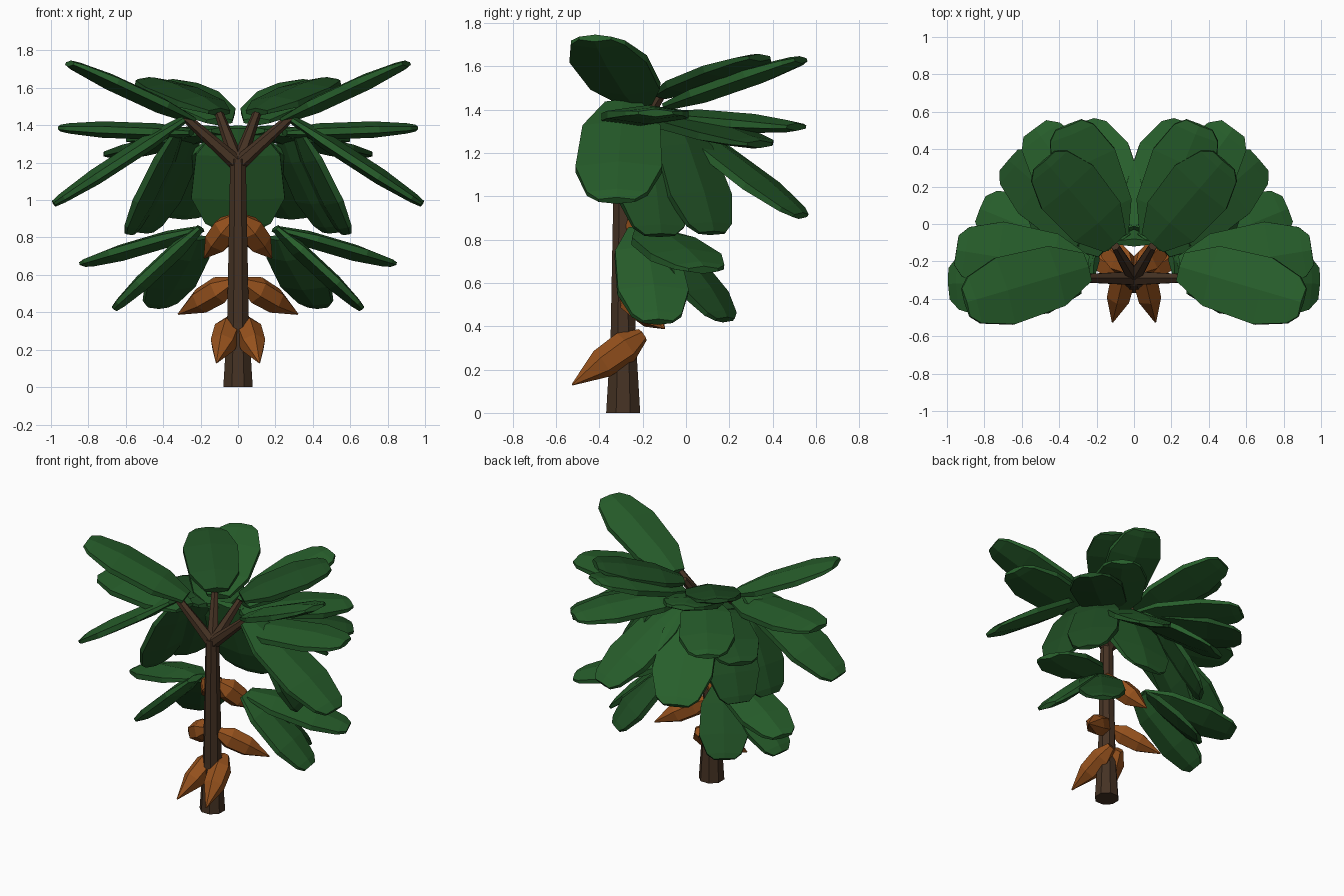
import bpy, bmesh, math
from mathutils import Vector

if "Cube" in bpy.data.objects:
    bpy.data.objects.remove(bpy.data.objects["Cube"])


def material(name, rgb):
    m = bpy.data.materials.new(name)
    m.diffuse_color = (*rgb, 1)
    m.use_nodes = True
    m.node_tree.nodes["Principled BSDF"].inputs["Base Color"].default_value = m.diffuse_color
    return m


LIGHT = material("leaf_light", (0.02, 0.112, 0.024))
DARK = material("leaf_dark", (0.014, 0.075, 0.017))
BARK = material("bark", (0.06, 0.032, 0.017))
POD = material("pod_orange", (0.3, 0.082, 0.012))
UP = Vector((0, 0, 1))


def loft(name, rings, mat):
    """Skin a list of equal-length point rings and cap both ends."""
    bm = bmesh.new()
    rows = [[bm.verts.new(p) for p in ring] for ring in rings]
    n = len(rows[0])
    for a, b in zip(rows, rows[1:]):
        for i in range(n):
            j = (i + 1) % n
            bm.faces.new((a[i], a[j], b[j], b[i]))
    bm.faces.new(rows[0][::-1])
    bm.faces.new(rows[-1])
    bmesh.ops.recalc_face_normals(bm, faces=bm.faces)
    me = bpy.data.meshes.new(name)
    bm.to_mesh(me)
    bm.free()
    me.materials.append(mat)
    ob = bpy.data.objects.new(name, me)
    bpy.context.collection.objects.link(ob)
    return ob


def frame(a, b):
    a, b = Vector(a), Vector(b)
    d = (b - a).normalized()
    side = d.cross(UP)
    side = side.normalized() if side.length > 1e-4 else Vector((1, 0, 0))
    return a, b, side, side.cross(d)


def rod(name, a, b, stations, sides, mat):
    """Round tapered part; stations are (fraction along, radius)."""
    a, b, s, u = frame(a, b)
    rings = [[a.lerp(b, t) + r * (math.cos(k) * s + math.sin(k) * u)
              for k in (math.tau * (i + 0.5) / sides for i in range(sides))]
             for t, r in stations]
    return loft(name, rings, mat)


def leaf(name, a, b, width, mat):
    """Thick ridged leaf blade with a blunt tip."""
    a, b, s, u = frame(a, b)
    rings = []
    for t, w, h in ((0, .42, .022), (.26, .9, .044), (.68, 1, .044),
                    (.93, .7, .028), (1, .42, .018)):
        c, w = a.lerp(b, t), w * width / 2
        rings.append([c + x * w * s + y * h * u for x, y in
                      ((1, .4), (0, 1), (-1, .4), (-1, -.4), (0, -1), (1, -.4))])
    return loft(name, rings, mat)


def flip(p, sx):
    return (p[0] * sx, p[1], p[2])


# Trunk
rod("trunk", (0, -.29, 0), (0, -.29, 1.22),
    ((0, .085), (.28, .063), (1, .045)), 8, BARK)

# Leaves: name, base, tip, width, material
LEAVES = [
    ("raised_front_leaf", (.25, -.23, 1.43), (.9, -.42, 1.73), .37, LIGHT),
    ("drooping_front_leaf", (.29, -.29, 1.43), (.985, -.32, .98), .4, LIGHT),
    ("level_side_leaf", (.25, -.25, 1.36), (.95, -.14, 1.385), .38, LIGHT),
    ("raised_back_leaf", (.1, -.1, 1.47), (.48, .34, 1.64), .36, DARK),
    ("long_back_leaf", (.1, -.08, 1.42), (.35, .53, 1.63), .36, LIGHT),
    ("level_back_leaf", (.08, -.1, 1.37), (.53, .51, 1.32), .36, LIGHT),
    ("level_outer_leaf", (.14, -.12, 1.36), (.67, .34, 1.24), .36, DARK),
    ("drooping_back_leaf", (.05, -.04, 1.34), (.29, .53, .91), .4, LIGHT),
    ("hanging_back_leaf", (.25, -.06, 1.36), (.5, .12, .83), .35, DARK),
    ("hanging_side_leaf", (.32, -.2, 1.36), (.58, -.12, .82), .35, DARK),
    ("low_outer_leaf", (.21, -.17, .84), (.82, .08, .66), .35, LIGHT),
    ("low_side_leaf", (.2, -.2, .85), (.66, -.13, .42), .33, LIGHT),
    ("low_back_leaf", (.22, -.1, .8), (.43, .18, .43), .32, DARK),
]
# Pods: base, tip, radius
PODS = [
    ("low_pod", (.035, -.2, .36), (.115, -.525, .13), .08),
    ("middle_pod", (.03, -.28, .56), (.32, -.1, .39), .08),
    ("upper_pod", (.02, -.25, .9), (.18, -.08, .69), .082),
]

for sx, tag in ((1, "right"), (-1, "left")):
    # Branches
    fork = (0, -.29, 1.19)
    for name, end in (("side_branch", (.29, -.29, 1.45)),
                      ("back_branch", (.1, -.12, 1.46))):
        rod(f"{name}_{tag}", fork, flip(end, sx), ((0, .042), (1, .024)), 6, BARK)
    for name, a, b, w, mat in LEAVES:
        leaf(f"{name}_{tag}", flip(a, sx), flip(b, sx), w, mat)
    for name, a, b, r in PODS:
        rod(f"{name}_{tag}", flip(a, sx), flip(b, sx),
            ((0, r * .4), (.24, r * .95), (.58, r * .88), (1, .004)), 6, POD)

# Single leaf hanging behind the trunk
leaf("centre_leaf", (0, -.1, 1.39), (0, .13, .84), .5, LIGHT)
